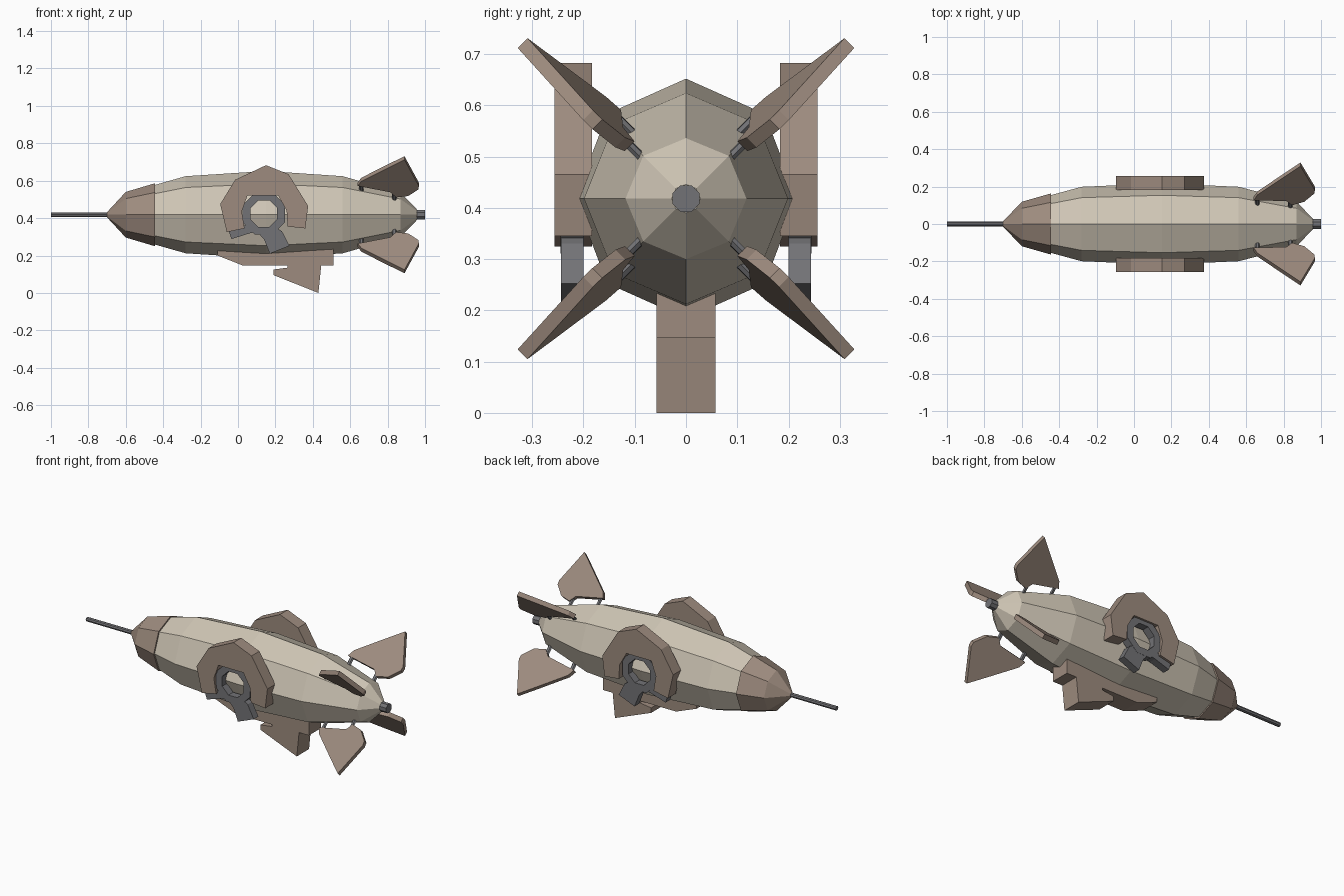
import bpy, bmesh, math

if "Cube" in bpy.data.objects:
    bpy.data.objects.remove(bpy.data.objects["Cube"])

AXIS_Z = 0.418


def material(name, rgb):
    m = bpy.data.materials.new(name)
    m.diffuse_color = (*rgb, 1)
    m.use_nodes = True
    m.node_tree.nodes["Principled BSDF"].inputs["Base Color"].default_value = m.diffuse_color
    return m


CREAM = material("cream", (0.62, 0.56, 0.46))
BROWN = material("brown", (0.34, 0.26, 0.21))
GREY = material("grey", (0.17, 0.17, 0.18))


def finish(name, bm, mat):
    bmesh.ops.recalc_face_normals(bm, faces=bm.faces)
    me = bpy.data.meshes.new(name)
    bm.to_mesh(me)
    bm.free()
    me.materials.append(mat)
    ob = bpy.data.objects.new(name, me)
    bpy.context.collection.objects.link(ob)
    return ob


def lathe(name, rings, mat, sides=8, phase=0.0):
    """Capped body along x; rings are (x, height radius, width radius)."""
    bm = bmesh.new()
    loops = []
    for x, rz, ry in rings:
        angles = [phase + 2 * math.pi * i / sides for i in range(sides)]
        loops.append([bm.verts.new((x, ry * math.cos(a), AXIS_Z + rz * math.sin(a)))
                      for a in angles])
    for a, b in zip(loops, loops[1:]):
        for i in range(sides):
            j = (i + 1) % sides
            bm.faces.new((a[i], a[j], b[j], b[i]))
    bm.faces.new(loops[0])
    bm.faces.new(loops[-1])
    return finish(name, bm, mat)


def add_prism(bm, front, back):
    """Solid between two matching outlines."""
    a = [bm.verts.new(p) for p in front]
    b = [bm.verts.new(p) for p in back]
    n = len(a)
    for i in range(n):
        j = (i + 1) % n
        bm.faces.new((a[i], a[j], b[j], b[i]))
    bm.faces.new(a)
    bm.faces.new(b)


def plate(name, outlines, y0, y1, mat):
    """Side-view outlines (x, z) extruded across y."""
    bm = bmesh.new()
    for pts in outlines:
        add_prism(bm, [(x, y0, z) for x, z in pts], [(x, y1, z) for x, z in pts])
    return finish(name, bm, mat)


# Hull, nose cone, front spar and tail plug
lathe("hull", [(-0.46, 0.155, 0.15), (-0.28, 0.206, 0.199), (0.15, 0.234, 0.217),
               (0.56, 0.206, 0.199), (0.87, 0.118, 0.118), (0.957, 0.028, 0.028)], CREAM)
lathe("nose_cone", [(-0.70, 0.014, 0.014), (-0.60, 0.122, 0.119),
                    (-0.445, 0.168, 0.163), (-0.443, 0.14, 0.14)], BROWN)
lathe("nose_spar", [(-1.0, 0.013, 0.013), (-0.68, 0.013, 0.013)], GREY)
lathe("tail_plug", [(0.94, 0.028, 0.028), (1.0, 0.028, 0.028)], GREY, phase=math.pi / 8)

# Gondola under the hull
plate("gondola", [[(-0.11, 0.235), (-0.11, 0.2), (0.025, 0.147), (0.265, 0.147),
                   (0.265, 0.135), (0.19, 0.125), (0.19, 0.095), (0.43, 0.0),
                   (0.445, 0.147), (0.51, 0.147), (0.51, 0.235)]], -0.058, 0.058, BROWN)

# Side engine: brown arched cowl with a grey ring and two legs
cowl = [(-0.06, 0.325), (-0.095, 0.475), (-0.015, 0.605), (0.15, 0.683), (0.27, 0.635),
        (0.375, 0.465), (0.36, 0.345), (0.265, 0.355), (0.26, 0.44), (0.215, 0.52),
        (0.05, 0.52), (0.02, 0.435), (0.035, 0.345)]
legs = [[(-0.035, 0.288), (-0.05, 0.332), (0.03, 0.36), (0.08, 0.36), (0.12, 0.33), (0.06, 0.318)],
        [(0.17, 0.21), (0.275, 0.252), (0.235, 0.33), (0.2, 0.35), (0.1, 0.33), (0.14, 0.285)]]


def ring(name, y0, y1):
    bm = bmesh.new()
    loops = []
    for r, y in ((0.122, y0), (0.122, y1), (0.077, y1), (0.077, y0)):
        loops.append([bm.verts.new((0.138 + r * math.cos(a), y, 0.424 + r * math.sin(a)))
                      for a in [math.pi / 8 + math.pi / 4 * i for i in range(8)]])
    for k in range(4):
        a, b = loops[k], loops[(k + 1) % 4]
        for i in range(8):
            j = (i + 1) % 8
            bm.faces.new((a[i], a[j], b[j], b[i]))
    return finish(name, bm, GREY)


for s, side in ((-1, "front"), (1, "back")):
    plate(f"engine_cowl_{side}", [cowl], s * 0.183, s * 0.257, BROWN)
    ring(f"engine_ring_{side}", s * 0.2, s * 0.245)
    plate(f"engine_legs_{side}", legs, s * 0.2, s * 0.244, GREY)

# Four slightly twisted tail fins on struts; outline is (x, radius from axis)
fin = [(0.64, 0.212), (0.66, 0.25), (0.79, 0.358), (0.89, 0.44), (0.967, 0.25),
       (0.965, 0.225), (0.91, 0.168), (0.845, 0.15), (0.815, 0.185)]
D = math.sqrt(0.5)


def place(x, r, t, sy, sz):
    """Diagonal frame: r outward, t sideways toward the vertical plane."""
    t += 0.12 * (0.8 - x)
    return (x, sy * D * (r - t), AXIS_Z + sz * D * (r + t))


for sy, a in ((-1, "front"), (1, "back")):
    for sz, b in ((-1, "lower"), (1, "upper")):
        bm = bmesh.new()
        add_prism(bm, [place(x, r, -0.0135, sy, sz) for x, r in fin],
                  [place(x, r, 0.0135, sy, sz) for x, r in fin])
        finish(f"tail_fin_{b}_{a}", bm, BROWN)
        bm = bmesh.new()
        for x, r0, r1 in ((0.66, 0.15, 0.225), (0.835, 0.1, 0.185)):
            corners = [(0.012 * math.cos(k * math.pi / 3), 0.009 * math.sin(k * math.pi / 3))
                       for k in range(6)]
            add_prism(bm, [place(x + u, r0, v, sy, sz) for u, v in corners],
                      [place(x + u, r1, v, sy, sz) for u, v in corners])
        finish(f"fin_struts_{b}_{a}", bm, GREY)
